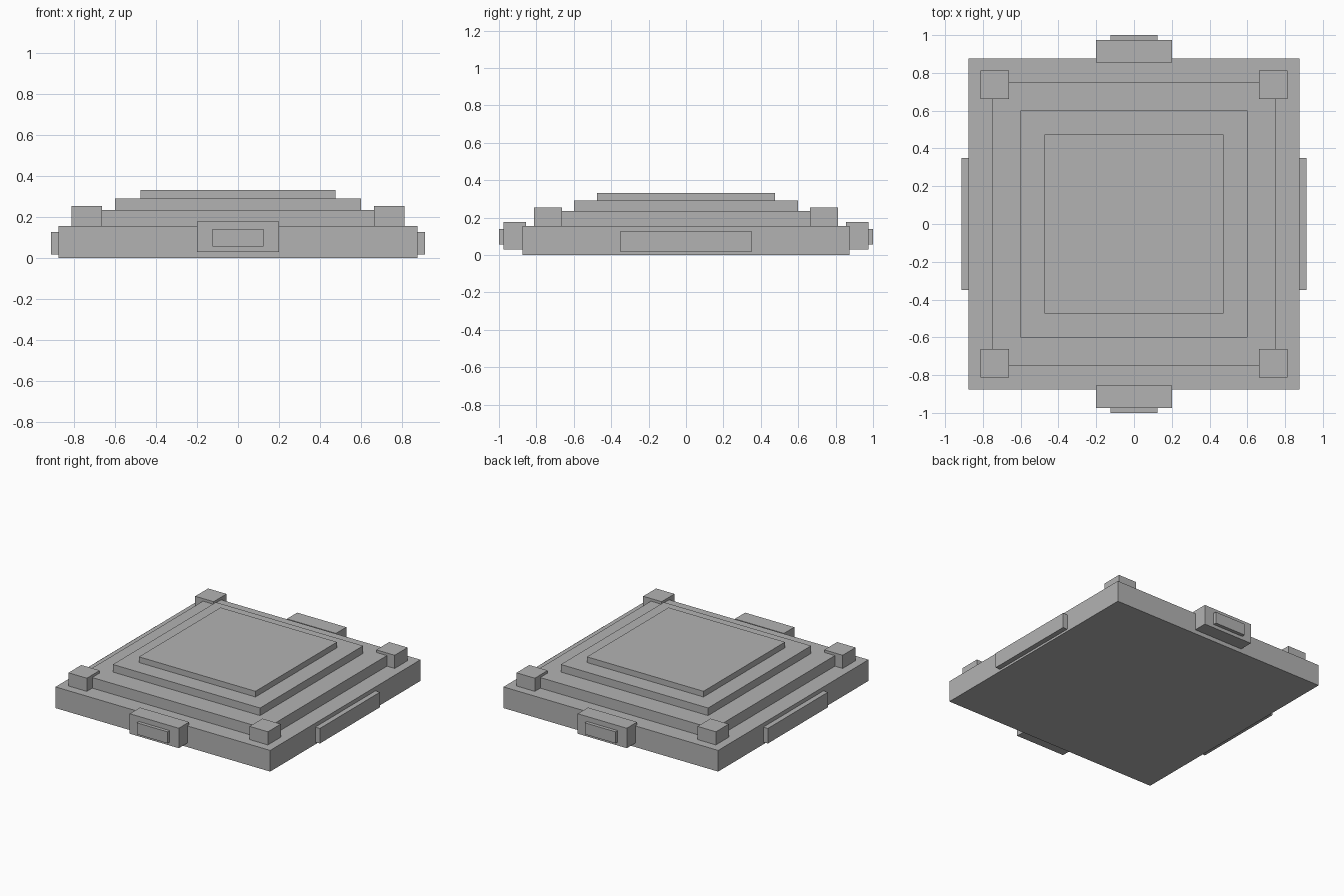
import bpy

cube = bpy.data.objects.get("Cube")
if cube:
    bpy.data.objects.remove(cube, do_unlink=True)

# One plain stone grey
GREY = (0.45, 0.45, 0.45, 1.0)
stone = bpy.data.materials.new("stone_grey")
stone.use_nodes = True
stone.diffuse_color = GREY
bsdf = next(n for n in stone.node_tree.nodes if n.type == "BSDF_PRINCIPLED")
bsdf.inputs["Base Color"].default_value = GREY


def box(name, x, y, z):
    """Box from (min, max) ranges on each axis."""
    ranges = (x, y, z)
    bpy.ops.mesh.primitive_cube_add(size=1, location=[(a + b) / 2 for a, b in ranges])
    obj = bpy.context.object
    obj.name = obj.data.name = name
    for v in obj.data.vertices:
        v.co = [c * (b - a) for c, (a, b) in zip(v.co, ranges)]
    obj.data.materials.append(stone)
    return obj


def span(sign, near, far):
    return tuple(sorted((sign * near, sign * far)))


# Stepped square platform, each tier resting on the one below
bottom = 0.0
for name, half, top in (("base_slab", 0.875, 0.156), ("lower_step", 0.75, 0.234),
                        ("middle_step", 0.6, 0.29), ("top_step", 0.475, 0.332)):
    box(name, (-half, half), (-half, half), (bottom, top))
    bottom = top

# Corner blocks on the base slab
for sx, side in ((-1, "right"), (1, "left")):
    for sy, end in ((-1, "front"), (1, "back")):
        box(f"corner_block_{end}_{side}", span(sx, 0.663, 0.813),
            span(sy, 0.663, 0.813), (0.156, 0.253))

# Front and back blocks with raised panels
for s, end in ((-1, "front"), (1, "back")):
    box(f"{end}_block", (-0.2, 0.2), span(s, 0.855, 0.975), (0.03, 0.177))
    box(f"{end}_panel", (-0.125, 0.125), span(s, 0.975, 1.0), (0.055, 0.14))

# Long plates on both sides
for s, side in ((-1, "right"), (1, "left")):
    box(f"{side}_side_plate", span(s, 0.875, 0.912), (-0.35, 0.35), (0.016, 0.127))
